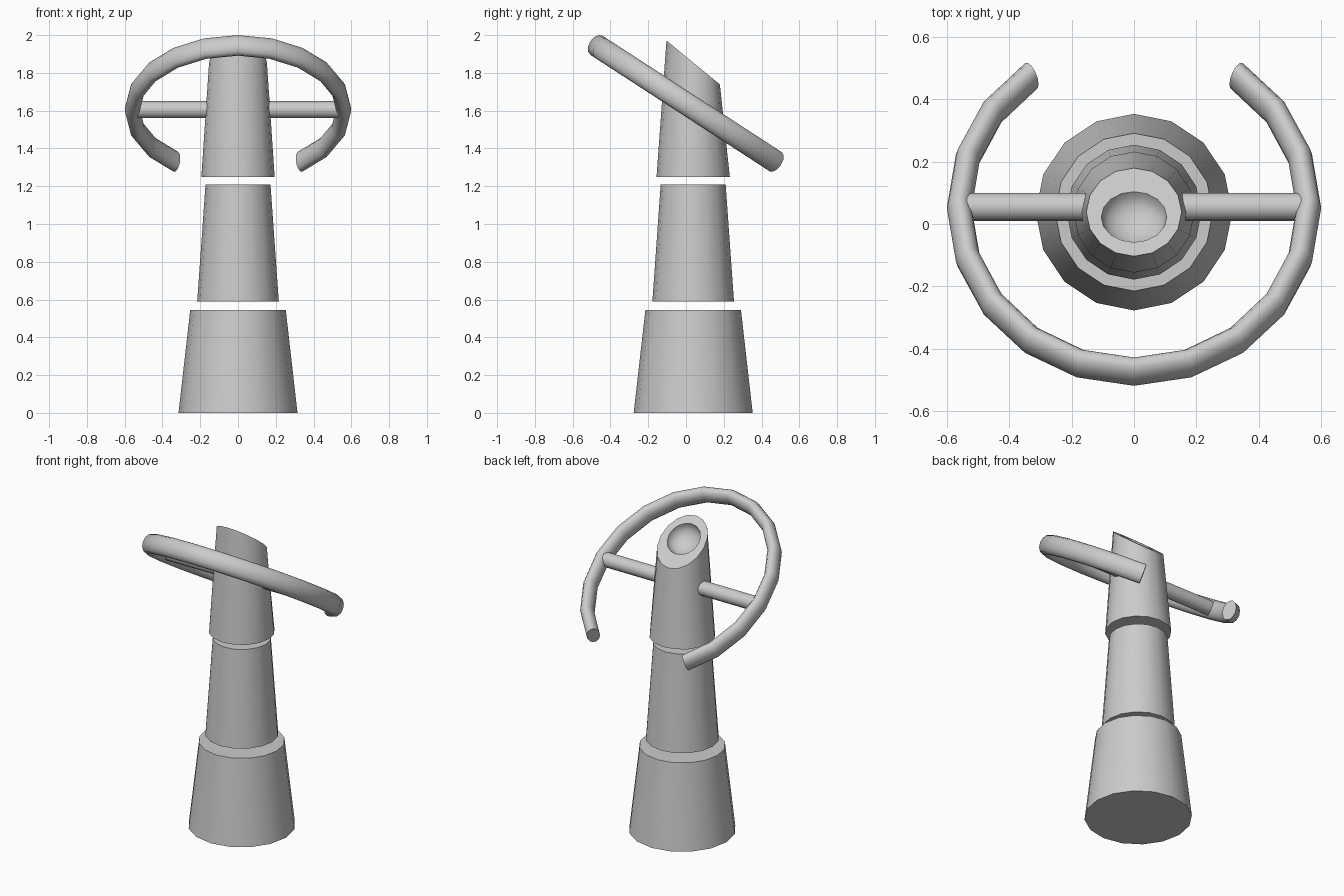
import bpy, bmesh
from math import sin, cos, pi, radians, atan2
from mathutils import Vector

if "Cube" in bpy.data.objects:
    bpy.data.objects.remove(bpy.data.objects["Cube"])

CY = 0.038   # column axis in y
SIDES = 16


def loft(name, rings, smooth=40):
    """Skin closed rings of points in order and cap both ends."""
    bm = bmesh.new()
    loops = [[bm.verts.new(p) for p in ring] for ring in rings]
    for a, b in zip(loops, loops[1:]):
        n = len(a)
        for i in range(n):
            bm.faces.new((a[i], a[(i + 1) % n], b[(i + 1) % n], b[i]))
    bm.faces.new(loops[0])
    bm.faces.new(loops[-1])
    bmesh.ops.recalc_face_normals(bm, faces=bm.faces)
    mesh = bpy.data.meshes.new(name)
    bm.to_mesh(mesh)
    bm.free()
    ob = bpy.data.objects.new(name, mesh)
    bpy.context.collection.objects.link(ob)
    bpy.context.view_layer.objects.active = ob
    ob.select_set(True)
    bpy.ops.object.shade_smooth_by_angle(angle=radians(smooth))
    ob.select_set(False)
    return ob


def ellipse(center, u, v, n=SIDES):
    c = Vector(center)
    return [c + u * cos(2 * pi * i / n) + v * sin(2 * pi * i / n) for i in range(n)]


X, Y, Z = Vector((1, 0, 0)), Vector((0, 1, 0)), Vector((0, 0, 1))


def disc(r, z):
    return ellipse((0, CY, z), X * r, Y * r)


# Lower two column sections
loft("column_base", [disc(0.315, 0), disc(0.253, 0.545)])
loft("column_middle", [disc(0.216, 0.59), disc(0.172, 1.21)])

# Upper column section with slanted top and a recessed bowl
tilt = atan2(0.23, 0.28)
v = Vector((0, cos(tilt), -sin(tilt)))
n = Vector((0, sin(tilt), cos(tilt)))
top = Vector((0, CY, 1.855))
bowl = top - v * 0.02
rings = [disc(0.194, 1.25), ellipse(top, X * 0.153, v * 0.183)]
for a in (0, 18, 36, 54, 72, 85):
    r, d = 0.105 * cos(radians(a)), 0.075 * sin(radians(a))
    rings.append(ellipse(bowl - n * d, X * r, v * r))
loft("column_top", rings)

# Tilted open steering wheel rim, oval in section
wheel = Vector((0, 0.051, 1.605))
wt = radians(33)
wv = Vector((0, cos(wt), -sin(wt)))
wn = Vector((0, sin(wt), cos(wt)))
rings = []
for i in range(-8, 9):
    a = i * pi / 10
    out = X * sin(a) - wv * cos(a)
    p = wheel + X * 0.56 * sin(a) - wv * 0.625 * cos(a)
    rings.append(ellipse(p, out * 0.04, wn * 0.06, 12))
loft("wheel_rim", rings, 50)

# Wheel spokes on each side
for side, s in (("left", -1), ("right", 1)):
    loft("wheel_spoke_" + side,
         [ellipse((s * x, 0.055, 1.605), Y * 0.045, Z * 0.045) for x in (0.1, 0.545)])
